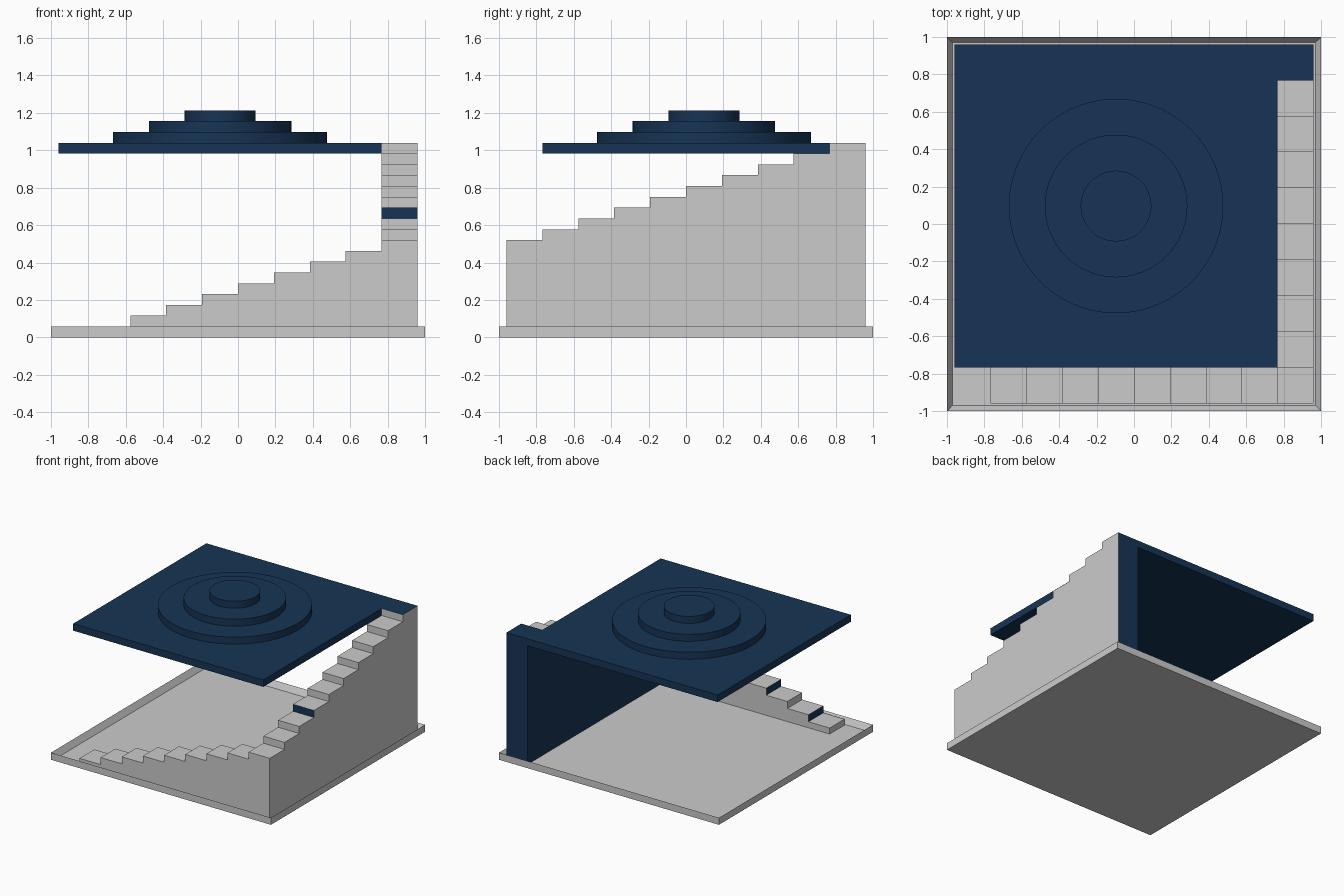
import bpy, bmesh, math
from mathutils import Vector

if "Cube" in bpy.data.objects:
    bpy.data.objects.remove(bpy.data.objects["Cube"])

CELL = 1.92 / 10      # tread depth and width
RISE = 1.04 / 18      # step height, also slab and disc thickness
EDGE = 0.96
INNER = EDGE - CELL
FLOOR = 0.008

navy = bpy.data.materials.new("navy")
navy.diffuse_color = (0.008, 0.034, 0.09, 1)
navy.use_nodes = True
navy.node_tree.nodes["Principled BSDF"].inputs["Base Color"].default_value = navy.diffuse_color
grey = bpy.data.materials.new("grey")
grey.diffuse_color = (0.8, 0.8, 0.8, 1)
grey.use_nodes = True
grey.node_tree.nodes["Principled BSDF"].inputs["Base Color"].default_value = grey.diffuse_color


def finish(name, bm, mats=()):
    bmesh.ops.recalc_face_normals(bm, faces=bm.faces[:])
    mesh = bpy.data.meshes.new(name)
    bm.to_mesh(mesh)
    bm.free()
    for m in mats:
        mesh.materials.append(m)
    ob = bpy.data.objects.new(name, mesh)
    bpy.context.collection.objects.link(ob)
    return ob


def box_bm(lo, hi):
    bm = bmesh.new()
    bmesh.ops.create_cube(bm, size=1)
    for v in bm.verts:
        v.co = Vector([lo[i] if v.co[i] < 0 else hi[i] for i in range(3)])
    return bm


def flight(name, start, first, count, place, blue_risers=(), blue_end=False):
    """Stepped profile extruded across one cell; place(run, side, z) gives a point."""
    profile = [(start, FLOOR)]
    for n in range(count):
        z = (first + n) * RISE
        profile += [(start + n * CELL, z), (start + (n + 1) * CELL, z)]
    profile.append((start + count * CELL, FLOOR))
    bm = bmesh.new()
    inner, outer = [[bm.verts.new(place(r, s, z)) for r, z in profile]
                    for s in (INNER, EDGE)]
    blue = {2 * (i - first) for i in blue_risers}
    if blue_end:                       # last tread and end wall
        blue |= {2 * count - 1, 2 * count}
    size = len(profile)
    for k in range(size):
        j = (k + 1) % size
        f = bm.faces.new((inner[k], inner[j], outer[j], outer[k]))
        f.material_index = int(k in blue)
    bm.faces.new(inner).material_index = int(blue_end)
    bm.faces.new(outer)
    return finish(name, bm, (grey, navy))


# Base tray with a raised rim
bm = box_bm((-1, -1, 0), (1, 1, RISE))
bm.normal_update()
top = max(bm.faces, key=lambda f: f.calc_center_median().z)
bmesh.ops.inset_individual(bm, faces=[top], thickness=1 - EDGE)
for v in top.verts:
    v.co.z = FLOOR
finish("base_tray", bm)

# Front flight climbs to the corner, right flight continues to the roof
flight("front_stairs", -INNER, 1, 9, lambda r, s, z: (r, -s, z), (2, 4))
flight("right_stairs", -INNER, 10, 9, lambda r, s, z: (s, r, z), (12,), True)

# Roof slab
finish("roof_slab", box_bm((-EDGE, -INNER, 17 * RISE), (INNER, EDGE, 18 * RISE)), (navy,))

# Three stacked round tiers on the roof
for i in range(3):
    bm = bmesh.new()
    r = CELL * (3 - i) - 0.003
    bmesh.ops.create_cone(bm, cap_ends=True, segments=96, radius1=r, radius2=r, depth=RISE)
    bmesh.ops.translate(bm, verts=bm.verts[:],
                        vec=(-CELL / 2, CELL / 2, (18.5 + i) * RISE))
    for f in bm.faces:
        f.smooth = len(f.verts) == 4
    for e in bm.edges:
        e.smooth = e.calc_face_angle(0) < math.radians(30)
    finish(f"roof_tier_{i + 1}", bm, (navy,))
